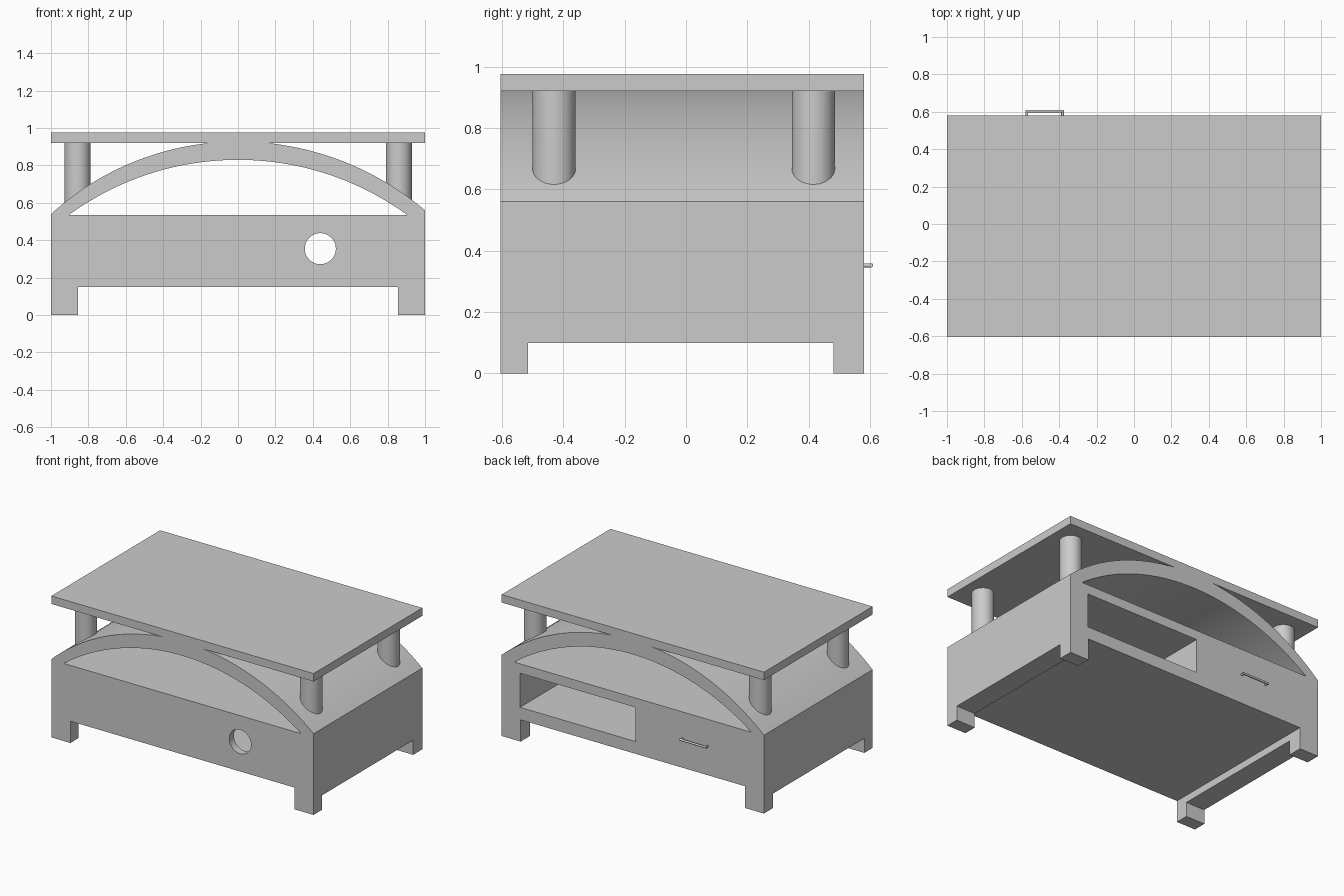
import bpy, bmesh, math
from mathutils import Vector

if "Cube" in bpy.data.objects:
    bpy.data.objects.remove(bpy.data.objects["Cube"], do_unlink=True)

grey = bpy.data.materials.new("plain_grey")
grey.use_nodes = True
grey.diffuse_color = (0.6, 0.6, 0.6, 1)
grey.node_tree.nodes["Principled BSDF"].inputs["Base Color"].default_value = (0.6, 0.6, 0.6, 1)

FRONT, BACK = -0.605, 0.58
TOP_UNDERSIDE = 0.92
LEG_X = 0.855


def finish(name, bm):
    bmesh.ops.recalc_face_normals(bm, faces=bm.faces)
    mesh = bpy.data.meshes.new(name)
    bm.to_mesh(mesh)
    bm.free()
    mesh.materials.append(grey)
    ob = bpy.data.objects.new(name, mesh)
    bpy.context.collection.objects.link(ob)
    return ob


def prism(name, profile, y0, y1):
    """Extrude an (x, z) outline along y."""
    bm = bmesh.new()
    face = bm.faces.new([bm.verts.new((x, y0, z)) for x, z in profile])
    ext = bmesh.ops.extrude_face_region(bm, geom=[face])
    moved = [v for v in ext["geom"] if isinstance(v, bmesh.types.BMVert)]
    bmesh.ops.translate(bm, verts=moved, vec=(0, y1 - y0, 0))
    return finish(name, bm)


def box(name, x0, x1, y0, y1, z0, z1):
    return prism(name, [(x0, z0), (x1, z0), (x1, z1), (x0, z1)], y0, y1)


def rod(name, start, end, radius, sides=48):
    a, b = Vector(start), Vector(end)
    bm = bmesh.new()
    bmesh.ops.create_cone(bm, cap_ends=True, segments=sides, radius1=radius,
                          radius2=radius, depth=(b - a).length)
    turn = Vector((0, 0, 1)).rotation_difference(b - a).to_matrix()
    bmesh.ops.rotate(bm, verts=bm.verts, matrix=turn)
    bmesh.ops.translate(bm, verts=bm.verts, vec=(a + b) / 2)
    return finish(name, bm)


def select_only(ob):
    bpy.ops.object.select_all(action='DESELECT')
    ob.select_set(True)
    bpy.context.view_layer.objects.active = ob


def carve(ob, cutter):
    mod = ob.modifiers.new("cut", 'BOOLEAN')
    mod.operation, mod.solver, mod.object = 'DIFFERENCE', 'EXACT', cutter
    select_only(ob)
    bpy.ops.object.modifier_apply(modifier=mod.name)
    bpy.data.objects.remove(cutter, do_unlink=True)


def arc(half, end_z, peak_z, x):
    """Height at x of a circular arc of the given half span."""
    sag = peak_z - end_z
    r = (half * half + sag * sag) / (2 * sag)
    return peak_z - r + math.sqrt(r * r - x * x)


def outer(x):
    return min(TOP_UNDERSIDE, arc(1, 0.56 if x > 0 else 0.54, 0.928, x))


# Body outline with legs and arched top
STEPS = 64
outline = [(-1, 0), (-LEG_X, 0), (-LEG_X, 0.15), (LEG_X, 0.15), (LEG_X, 0), (1, 0)]
outline += [(x, outer(x)) for x in (1 - 2 * i / STEPS for i in range(STEPS + 1))]
body = prism("cabinet_body", outline, FRONT, BACK)

# Open space under the arch
span = 0.905
opening = [(x, arc(span, 0.535, 0.83, x))
           for x in (span - 2 * span * i / STEPS for i in range(STEPS + 1))]
carve(body, prism("arch_cutter", opening, -1, 1))

# Gaps between the legs on both sides
for side in (-1, 1):
    x0, x1 = sorted((side * 0.8, side * 1.2))
    carve(body, box("leg_gap_cutter", x0, x1, -0.515, 0.48, -0.1, 0.1))

# Shelf niche open at the back, with a round port through the front
carve(body, box("niche_cutter", -0.02, 0.86, FRONT + 0.05, 1, 0.235, 0.47))
carve(body, rod("port_cutter", (0.44, -0.8, 0.355), (0.44, -0.4, 0.355), 0.083, 64))

# Table top
box("table_top", -1, 1, FRONT, BACK, TOP_UNDERSIDE, 0.975)

# Four round posts standing on the arch
round_parts = [body]
for x, side in ((-0.858, "right"), (0.86, "left")):
    for y, end in ((-0.43, "front"), (0.415, "back")):
        round_parts.append(rod(f"{end}_{side}_post", (x, y, 0.6), (x, y, TOP_UNDERSIDE), 0.07))
        # trim the post foot to the curve of the arch
        under = [(px, outer(px) - 0.02) for px in
                 (x - 0.1 + 0.02 * i for i in range(11))]
        under += [(x + 0.1, 0.3), (x - 0.1, 0.3)]
        carve(round_parts[-1], prism("foot_cutter", under, y - 0.1, y + 0.1))

# Drawer handle on the back
x0, x1, z, reach, r = -0.573, -0.382, 0.352, 0.603, 0.007
round_parts.append(rod("handle_bar", (x0 - r, reach, z), (x1 + r, reach, z), r, 16))
for x, side in ((x0, "right"), (x1, "left")):
    round_parts.append(rod(f"handle_{side}_stem", (x, BACK - 0.01, z), (x, reach, z), r, 16))

for ob in round_parts:
    select_only(ob)
    bpy.ops.object.shade_smooth_by_angle(angle=math.radians(30))
